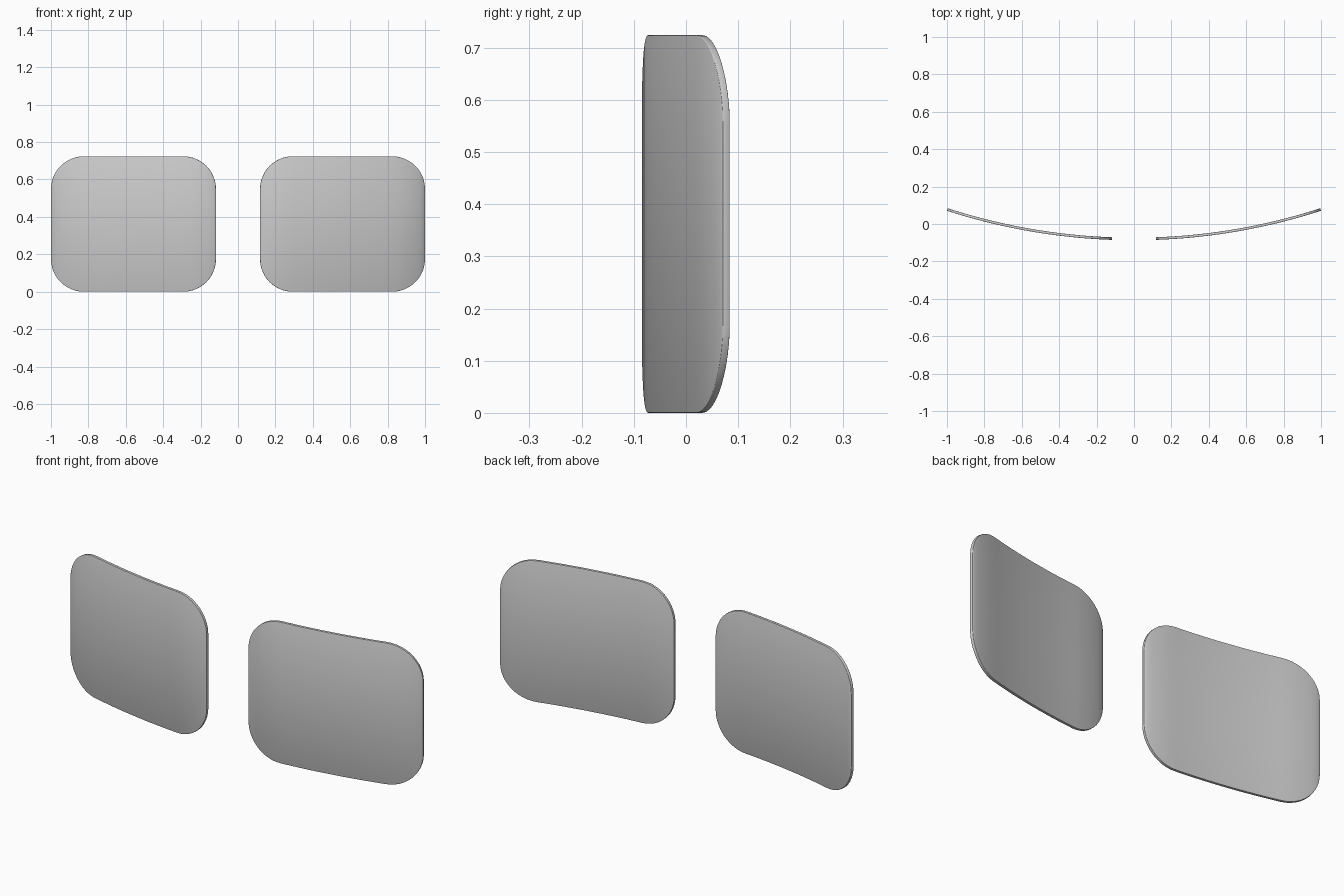
import bpy, bmesh, math

if "Cube" in bpy.data.objects:
    bpy.data.objects.remove(bpy.data.objects["Cube"])

X0, X1 = 0.118, 0.998      # inner and outer edge of one panel
H, RAD = 0.724, 0.175      # height and corner radius
BEND, Y0 = 3.24, -0.080    # radius of the wrap-around curve and its front
THICK = 0.014


def bend(x):
    return Y0 + BEND - math.sqrt(BEND ** 2 - x ** 2)


def columns():
    """(x, inset) pairs: how far the outline is pulled in at each x."""
    n = 12
    arc = [(RAD * (1 - math.cos(i * math.pi / 2 / n)),
            RAD * (1 - math.sin(i * math.pi / 2 / n))) for i in range(n + 1)]
    left = [(X0 + d, e) for d, e in arc]
    right = [(X1 - d, e) for d, e in reversed(arc)]
    a, b = X0 + RAD, X1 - RAD
    middle = [(a + (b - a) * i / 16, 0.0) for i in range(1, 16)]
    return left + middle + right


def make_panel(name, side):
    # curved rounded-rectangle sheet
    bm = bmesh.new()
    pairs = [(bm.verts.new((side * x, bend(x), e)),
              bm.verts.new((side * x, bend(x), H - e))) for x, e in columns()]
    for (a, b), (c, d) in zip(pairs, pairs[1:]):
        bm.faces.new((a, c, d, b) if side > 0 else (a, b, d, c))
    mesh = bpy.data.meshes.new(name)
    bm.to_mesh(mesh)
    bm.free()
    ob = bpy.data.objects.new(name, mesh)
    bpy.context.collection.objects.link(ob)
    # thickness and softened rim
    sol = ob.modifiers.new("thickness", 'SOLIDIFY')
    sol.thickness, sol.offset = THICK, 0
    bev = ob.modifiers.new("soft_rim", 'BEVEL')
    bev.width, bev.segments = 0.003, 2
    bev.limit_method, bev.angle_limit = 'ANGLE', math.radians(50)
    bpy.ops.object.select_all(action='DESELECT')
    ob.select_set(True)
    bpy.context.view_layer.objects.active = ob
    bpy.ops.object.shade_smooth_by_angle(angle=math.radians(40))


make_panel("right_lens", 1)
make_panel("left_lens", -1)
